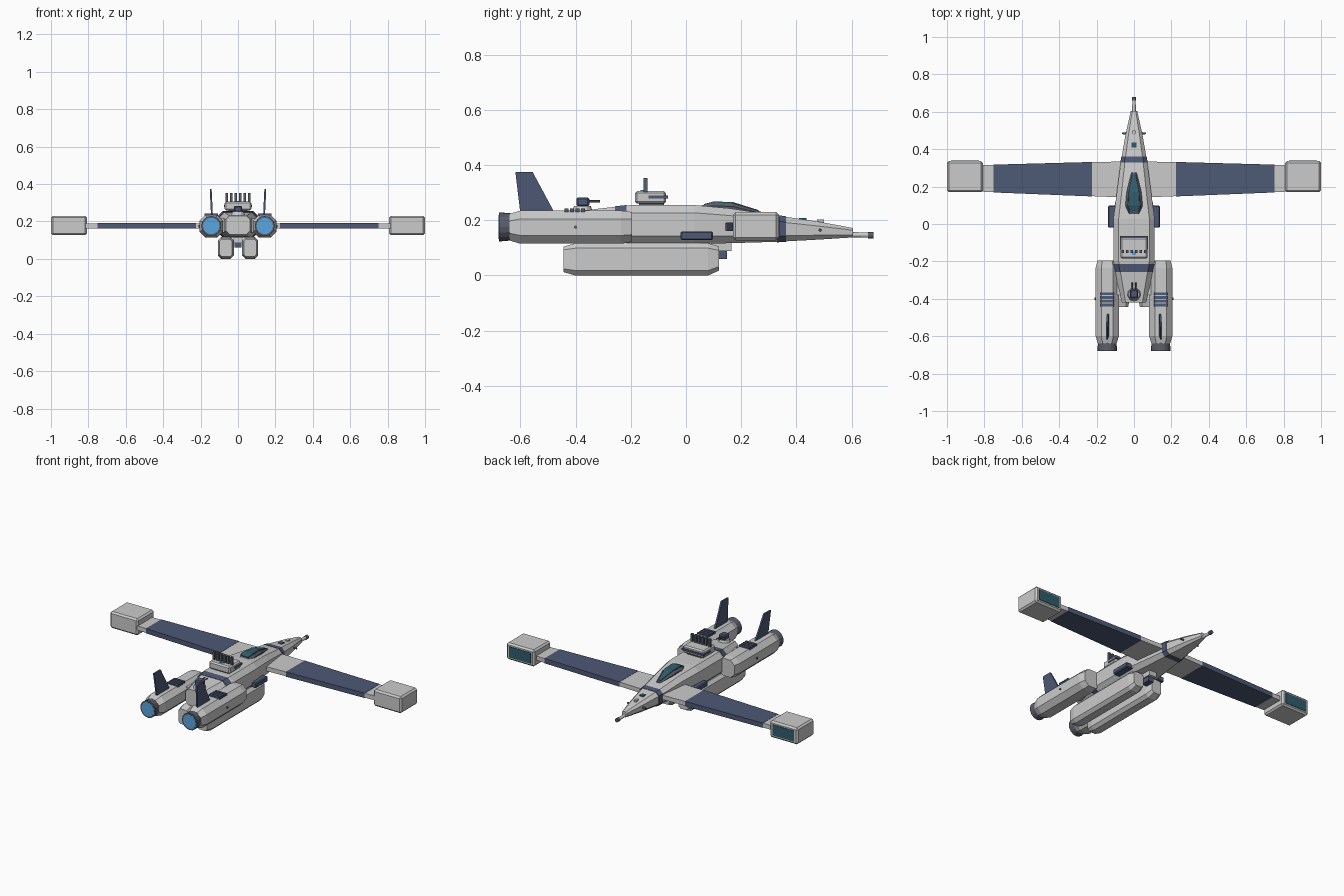
import bpy, bmesh, math
from mathutils import Matrix, Vector


def mat(name, r, g, b):
    m = bpy.data.materials.new(name)
    m.diffuse_color = (r, g, b, 1)
    return m


NAVY = mat("navy", 0.075, 0.10, 0.18)
DARK = mat("dark_metal", 0.10, 0.11, 0.14)
TEAL = mat("teal_glass", 0.03, 0.11, 0.15)
GLOW = mat("engine_glow", 0.10, 0.38, 0.75)
HULL = mat("hull_grey", 0.53, 0.53, 0.51)


def finish(name, bm, m):
    bmesh.ops.recalc_face_normals(bm, faces=bm.faces)
    me = bpy.data.meshes.new(name)
    bm.to_mesh(me)
    bm.free()
    me.materials.append(m)
    ob = bpy.data.objects.new(name, me)
    bpy.context.collection.objects.link(ob)
    return ob


def rings(name, loops, m):
    """Skin a list of equal-length point loops and cap both ends."""
    bm = bmesh.new()
    vs = [[bm.verts.new(p) for p in lp] for lp in loops]
    n = len(vs[0])
    for a, b in zip(vs, vs[1:]):
        for i in range(n):
            bm.faces.new((a[i], a[(i + 1) % n], b[(i + 1) % n], b[i]))
    bm.faces.new(vs[0])
    bm.faces.new(vs[-1])
    return finish(name, bm, m)


def octo(x, y, hw, zb, zt, c, g=0.0):
    """Chamfered rectangle in the xz plane, grown by g."""
    hw, zb, zt = hw + g, zb - g, zt + g
    return [(x + px, y, pz) for px, pz in (
        (-hw + c, zb), (hw - c, zb), (hw, zb + c), (hw, zt - c),
        (hw - c, zt), (-hw + c, zt), (-hw, zt - c), (-hw, zb + c))]


def loft(name, x, secs, m=HULL, g=0.0):
    return rings(name, [octo(x, *s, g) for s in secs], m)


def box(name, x0, x1, y0, y1, z0, z1, m=HULL, bevel=0.0):
    bm = bmesh.new()
    bmesh.ops.create_cube(bm, size=1)
    for v in bm.verts:
        v.co = Vector(((x0 + x1) / 2 + v.co.x * (x1 - x0),
                       (y0 + y1) / 2 + v.co.y * (y1 - y0),
                       (z0 + z1) / 2 + v.co.z * (z1 - z0)))
    if bevel:
        bmesh.ops.bevel(bm, geom=bm.edges[:], offset=bevel, segments=1, affect='EDGES')
    return finish(name, bm, m)


def cyl(name, a, b, r1, r2, m=DARK, n=12):
    a, b = Vector(a), Vector(b)
    bm = bmesh.new()
    rot = (b - a).to_track_quat('Z', 'Y').to_matrix().to_4x4()
    bmesh.ops.create_cone(bm, cap_ends=True, segments=n, radius1=r1, radius2=r2,
                          depth=(b - a).length,
                          matrix=Matrix.Translation((a + b) / 2) @ rot)
    return finish(name, bm, m)


# Fuselage: y, half width, bottom, top, chamfer
FUS = [(-0.42, 0.065, 0.13, 0.23, 0.02), (-0.36, 0.08, 0.12, 0.237, 0.025),
       (-0.20, 0.11, 0.115, 0.255, 0.028), (0.03, 0.11, 0.115, 0.255, 0.028),
       (0.16, 0.093, 0.117, 0.243, 0.026), (0.33, 0.071, 0.122, 0.217, 0.022),
       (0.48, 0.045, 0.13, 0.195, 0.016), (0.605, 0.017, 0.138, 0.172, 0.008)]
loft("fuselage", 0, FUS)


def fus_at(y):
    for a, b in zip(FUS, FUS[1:]):
        if a[0] <= y <= b[0]:
            t = (y - a[0]) / (b[0] - a[0])
            return tuple(p + (q - p) * t for p, q in zip(a, b))


# Painted bands around the hull
loft("nose_band", 0, [fus_at(0.33), fus_at(0.362)], NAVY, 0.002)
loft("rear_band", 0, [fus_at(-0.257), fus_at(-0.215)], NAVY, 0.002)

# Nose cannon and nose details
cyl("nose_cannon", (0, 0.59, 0.148), (0, 0.665, 0.146), 0.010, 0.009, HULL)
cyl("cannon_muzzle", (0, 0.66, 0.146), (0, 0.68, 0.146), 0.012, 0.012)
box("nose_sensor", -0.013, 0.013, 0.41, 0.437, 0.195, 0.208, TEAL)
box("nose_blister", -0.008, 0.008, 0.475, 0.50, 0.185, 0.203)

# Canopy frame and glass
CAN = [(0.05, 0.030, 0.23, 0.252, 0.006), (0.10, 0.046, 0.23, 0.264, 0.012),
       (0.17, 0.040, 0.22, 0.262, 0.012), (0.275, 0.014, 0.20, 0.230, 0.006)]
loft("canopy_frame", 0, CAN, DARK)
rings("canopy_glass", [[(-w, y, z - 0.02), (w, y, z - 0.02), (w * 0.85, y, z), (-w * 0.85, y, z)]
                       for y, w, z in ((0.066, 0.026, 0.259), (0.10, 0.034, 0.268),
                                       (0.17, 0.031, 0.266), (0.262, 0.010, 0.237))], TEAL)

# Dorsal launcher with a row of tubes
box("launcher_base", -0.05, 0.05, -0.17, -0.08, 0.25, 0.265, DARK)
box("launcher_box", -0.072, 0.072, -0.185, -0.072, 0.26, 0.306, HULL, 0.008)
box("launcher_stripe", -0.076, 0.076, -0.135, -0.065, 0.278, 0.289, NAVY)
box("launcher_light", -0.012, 0.012, -0.165, -0.148, 0.30, 0.31, GLOW)
for i in range(6):
    x = -0.06 + i * 0.024
    box(f"launcher_tube_{i}", x - 0.007, x + 0.007, -0.154, -0.140, 0.30, 0.353, DARK)

# Rear turret
cyl("turret_base", (0, -0.375, 0.228), (0, -0.375, 0.252), 0.038, 0.030, HULL)
box("turret_body", -0.022, 0.022, -0.397, -0.350, 0.25, 0.283, NAVY, 0.006)
for s in (-1, 1):
    cyl(f"turret_barrel_{s}", (s * 0.009, -0.36, 0.269), (s * 0.009, -0.312, 0.269), 0.004, 0.004)

# Chin gun between the lower pods
box("chin_mount", -0.025, 0.025, 0.09, 0.165, 0.088, 0.125)
box("chin_gun", -0.018, 0.018, 0.09, 0.148, 0.06, 0.09, NAVY)

for s, side in ((-1, "left"), (1, "right")):
    # Wing with painted panel
    def wing(name, x0, x1, g, m):
        def sec(x):
            t = (x - 0.08) / 0.74
            y0, y1 = 0.143 + 0.03 * t, 0.334 - 0.02 * t
            z0, z1 = 0.163 - g, 0.190 + g
            return [(s * x, y0 - g, z0), (s * x, y1 + g, z0), (s * x, y1 + g, z1), (s * x, y0 - g, z1)]
        return rings(name, [sec(x0), sec(x1)], m)
    wing(f"wing_{side}", 0.05, 0.83, 0, HULL)
    wing(f"wing_panel_{side}", 0.225, 0.75, 0.0015, NAVY)

    # Wing tip pod with glazed face
    xa, xb = sorted((s * 0.808, s * 1.0))
    box(f"tip_pod_{side}", xa, xb, 0.17, 0.336, 0.127, 0.230, HULL, 0.010)
    box(f"tip_glass_{side}", xa + 0.022, xb - 0.022, 0.32, 0.339, 0.145, 0.212, TEAL)

    # Engine nacelle, nozzle and glow
    ex = s * 0.143
    loft(f"engine_{side}", ex, [(-0.64, 0.050, 0.127, 0.223, 0.026), (-0.60, 0.062, 0.115, 0.235, 0.03),
                                (-0.235, 0.062, 0.115, 0.235, 0.03), (-0.195, 0.052, 0.122, 0.23, 0.026)])
    nz = cyl(f"nozzle_{side}", (ex, -0.63, 0.176), (ex, -0.678, 0.176), 0.049, 0.053, DARK, 16)
    cyl(f"engine_glow_{side}", (ex, -0.66, 0.176), (ex, -0.680, 0.176), 0.044, 0.044, GLOW, 16)
    cyl(f"engine_port_{side}", (ex + s * 0.05, -0.40, 0.175), (ex + s * 0.067, -0.40, 0.175), 0.006, 0.006)

    # Inner shoulder joining engine to hull
    box(f"engine_pylon_{side}", min(s * 0.05, s * 0.10), max(s * 0.05, s * 0.10),
        -0.38, -0.21, 0.14, 0.215)

    # Cooling slats
    for i in range(4):
        y = -0.440 + i * 0.020
        box(f"vent_{side}_{i}", ex - 0.037, ex + 0.037, y, y + 0.014, 0.228, 0.243, NAVY)

    # Tail fin
    fin = ((-0.60, 0.225, 0.139), (-0.475, 0.225, 0.139), (-0.555, 0.374, 0.146), (-0.618, 0.374, 0.146))
    rings(f"tail_fin_{side}", [[(s * x + d, y, z) for y, z, x in fin] for d in (-0.005, 0.005)], NAVY)

    # Lower pod
    loft(f"lower_pod_{side}", s * 0.065, [(-0.443, 0.034, 0.012, 0.105, 0.012), (-0.40, 0.043, 0.0, 0.117, 0.018),
                                          (0.08, 0.043, 0.0, 0.117, 0.018), (0.12, 0.034, 0.018, 0.105, 0.014)])

    # Side gun and nose stud
    box(f"side_gun_{side}", min(s * 0.09, s * 0.138), max(s * 0.09, s * 0.138),
        -0.02, 0.098, 0.128, 0.160, NAVY, 0.005)
    cyl(f"nose_stud_{side}", (s * 0.03, 0.485, 0.164), (s * 0.064, 0.485, 0.164), 0.006, 0.005)
